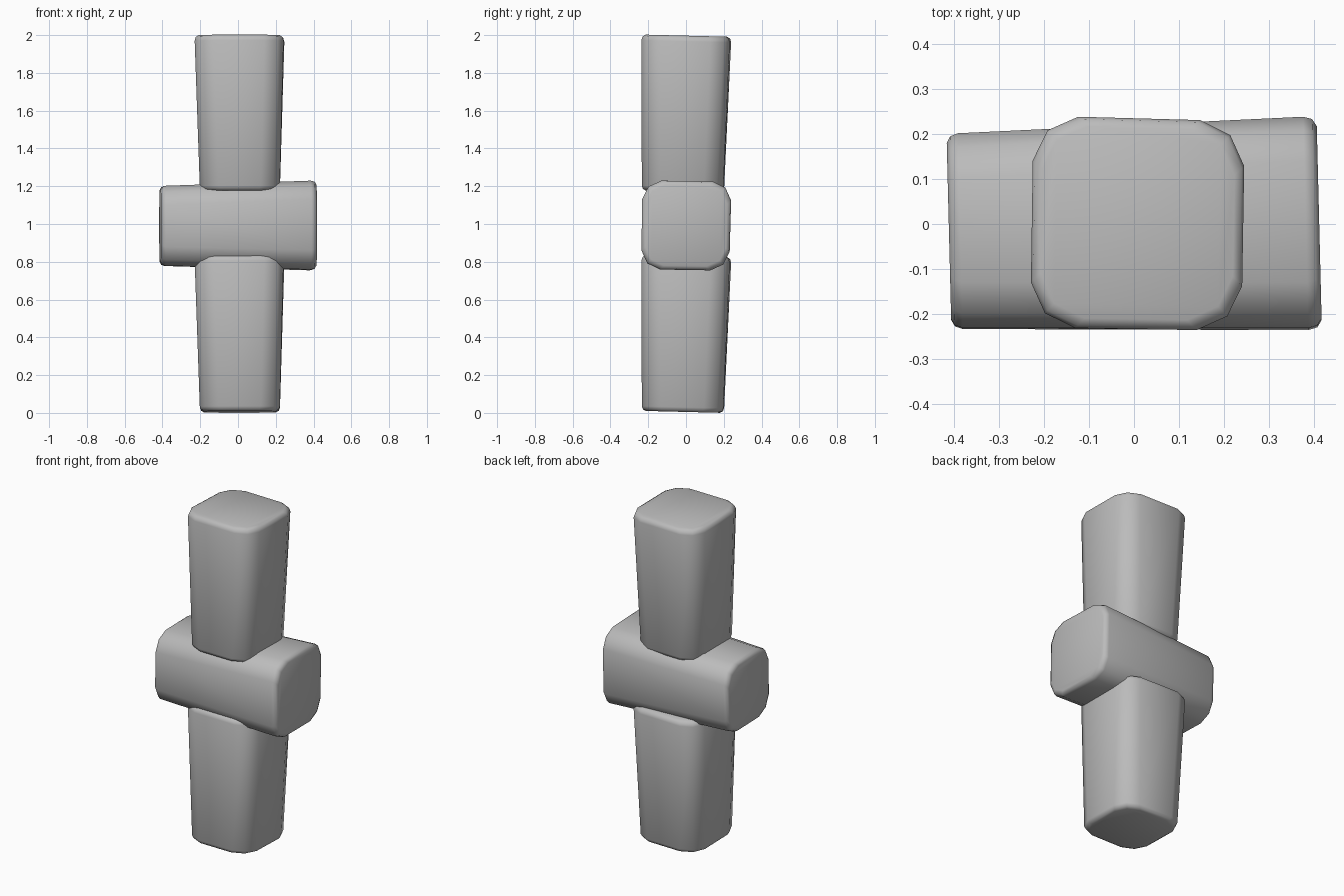
import bpy
import bmesh
from math import pi
from mathutils import Matrix, Vector

cube = bpy.data.objects.get("Cube")
if cube:
    bpy.data.objects.remove(cube, do_unlink=True)

grey = bpy.data.materials.new("plain grey")
grey.use_nodes = True
grey.diffuse_color = (0.5, 0.5, 0.5, 1)
grey.node_tree.nodes["Principled BSDF"].inputs["Base Color"].default_value = (0.5, 0.5, 0.5, 1)

LENGTH = 0.825
# Slightly uneven corners of the narrow and wide ends, counter-clockwise
NARROW = [Vector(c) for c in ((-0.202, -0.23), (0.22, -0.235), (0.222, 0.194), (-0.2, 0.203))]
WIDE = [Vector(c) for c in ((-0.232, -0.23), (0.24, -0.238), (0.248, 0.23), (-0.225, 0.243))]


def section(t, inset):
    """Rounded four-sided outline at fraction t of the length."""
    corners = [a.lerp(b, t) for a, b in zip(NARROW, WIDE)]
    points = []
    for i, c in enumerate(corners):
        before = (corners[i - 1] - c).normalized()
        after = (corners[(i + 1) % 4] - c).normalized()
        c = c + (before + after) * inset
        points += [c + before * 0.1, c + (before + after) * 0.032, c + after * 0.1]
    return points


def tapered_block(name, matrix):
    bm = bmesh.new()
    rings = []
    # Rings pull in at both ends to round the rims
    for depth, inset in ((0, 0.02), (0.008, 0.006), (0.025, 0),
                         (LENGTH - 0.03, 0), (LENGTH - 0.01, 0.006), (LENGTH, 0.022)):
        t = depth / LENGTH
        rings.append([bm.verts.new((p.x, p.y, depth - p.y * 0.025)) for p in section(t, inset)])
    for low, high in zip(rings, rings[1:]):
        for i in range(12):
            j = (i + 1) % 12
            bm.faces.new((low[i], low[j], high[j], high[i]))
    # End caps, each folded along one diagonal
    for ring, flip in ((rings[0], True), (rings[-1], False)):
        for half in (ring[1:8], ring[7:] + ring[:2]):
            corner = half[3]
            faces = [(half[0], corner, half[6]), (half[0], half[1], half[2]),
                     (half[0], half[2], corner), (corner, half[4], half[5]),
                     (corner, half[5], half[6])]
            for f in faces:
                bm.faces.new(f[::-1] if flip else f)
    mesh = bpy.data.meshes.new(name)
    bm.to_mesh(mesh)
    bm.free()
    mesh.transform(matrix)
    mesh.materials.append(grey)
    for poly in mesh.polygons:
        poly.use_smooth = True
    obj = bpy.data.objects.new(name, mesh)
    bpy.context.collection.objects.link(obj)


# The same block three times: two upright, one laid across the middle
tapered_block("lower_post", Matrix.Translation((0, 0, 0.005)))
tapered_block("upper_post", Matrix.Translation((0, 0, 1.172)))
tapered_block("crossbar", Matrix.Translation((-LENGTH / 2, 0, 1)) @ Matrix.Rotation(pi / 2, 4, "Y"))
